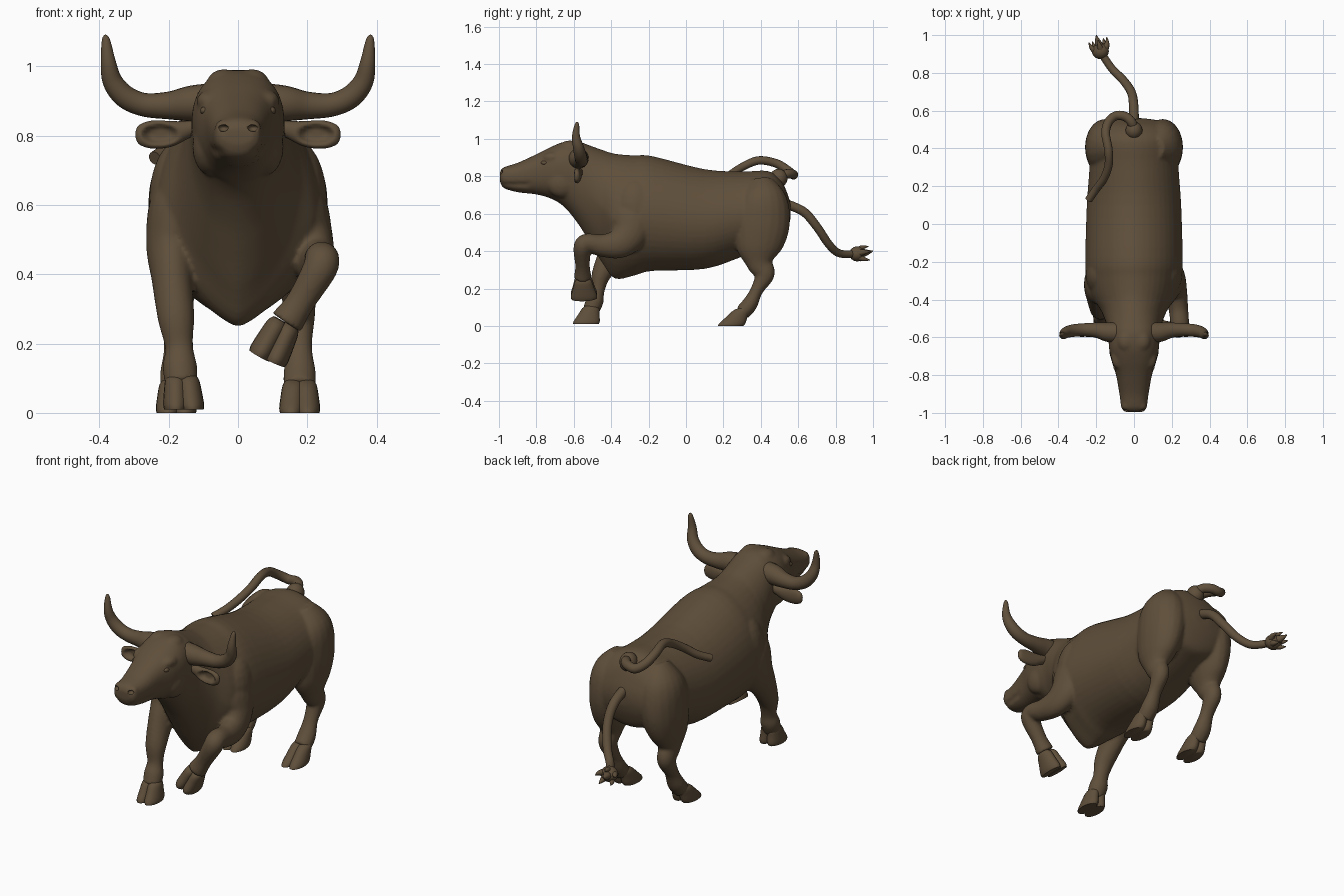
import bpy, bmesh, math
from mathutils import Vector, Matrix

if "Cube" in bpy.data.objects:
    bpy.data.objects.remove(bpy.data.objects["Cube"])

hide = bpy.data.materials.new("dark brown hide")
hide.diffuse_color = (0.115, 0.078, 0.043, 1)
hide.use_nodes = True
hide.node_tree.nodes["Principled BSDF"].inputs["Base Color"].default_value = hide.diffuse_color
X, Y, Z = Vector((1, 0, 0)), Vector((0, 1, 0)), Vector((0, 0, 1))


def smooth_path(pts, k=5):
    """Catmull-Rom through tuples of any length."""
    p = [pts[0]] + list(pts) + [pts[-1]]
    out = []
    for i in range(1, len(p) - 2):
        for j in range(k):
            t = j / k
            out.append([0.5 * (2 * b + (c - a) * t + (2 * a - 5 * b + 4 * c - d) * t * t
                               + (3 * b - a - 3 * c + d) * t ** 3)
                        for a, b, c, d in zip(*p[i - 1:i + 3])])
    return out + [list(pts[-1])]


def skin(bm, rings):
    """Bridge rings of points into a closed skin."""
    vr = [[bm.verts.new(c) for c in r] for r in rings]
    n = len(vr[0])
    for a, b in zip(vr, vr[1:]):
        for i in range(n):
            bm.faces.new((a[i], a[(i + 1) % n], b[(i + 1) % n], b[i]))
    bm.faces.new(vr[0])
    bm.faces.new(vr[-1])


def tube(bm, pts, ref=X, n=20, level=False, k=6):
    """Tube through (x, y, z, radius along ref, other radius)."""
    path = smooth_path([p if len(p) == 5 else (*p, p[3]) for p in pts], k)
    cs = [Vector(p[:3]) for p in path]
    rings = []
    for i, p in enumerate(path):
        t = Z if level else (cs[min(i + 1, len(cs) - 1)] - cs[max(i - 1, 0)]).normalized()
        u = (ref - t * ref.dot(t)).normalized()
        v = t.cross(u)
        rings.append([cs[i] + u * max(p[3], .001) * math.cos(a) + v * max(p[4], .001) * math.sin(a)
                      for a in (2 * math.pi * j / n for j in range(n))])
    skin(bm, rings)


def taper(pts, r0, r1):
    """Add an evenly shrinking radius to path points."""
    return [(*p, r0 + (r1 - r0) * i / (len(pts) - 1)) for i, p in enumerate(pts)]


def ball(bm, c, r):
    m = Matrix.Translation(c) @ Matrix.Diagonal((*r, 1))
    bmesh.ops.create_uvsphere(bm, u_segments=20, v_segments=12, radius=1, matrix=m)


def finish(bm, name, angle=50):
    bmesh.ops.recalc_face_normals(bm, faces=bm.faces)
    me = bpy.data.meshes.new(name)
    bm.to_mesh(me)
    bm.free()
    me.materials.append(hide)
    me.shade_smooth()
    me.set_sharp_from_angle(angle=math.radians(angle))
    ob = bpy.data.objects.new(name, me)
    bpy.context.scene.collection.objects.link(ob)
    return ob


# Head, neck and trunk: y, top, bottom, half width
trunk = [(-.995, .822, .775, .045), (-.975, .848, .738, .066), (-.90, .872, .715, .077),
         (-.80, .918, .703, .095), (-.72, .958, .68, .12), (-.65, .985, .635, .133),
         (-.58, .988, .55, .136), (-.52, .967, .455, .15), (-.45, .942, .34, .18),
         (-.38, .921, .252, .23), (-.28, .912, .268, .253), (-.18, .908, .294, .258),
         (.10, .838, .305, .25), (.30, .826, .37, .236), (.44, .828, .42, .235),
         (.51, .775, .45, .20), (.545, .70, .52, .14), (.56, .65, .58, .05)]
body = bmesh.new()
rings = []
for y, top, bot, w in smooth_path(trunk, 4):
    # Widest point sits higher on the neck; the brisket narrows to a keel
    neck = max(0, min(1, (-.4 - y) / .15))
    zm = bot + (top - bot) * (.47 + .1 * neck)
    keel = 1 + .45 * math.exp(-((y + .38) / .12) ** 2) - (.15 if y < -.7 else 0)
    ring = []
    for j in range(48):
        a = 2 * math.pi * (j + .5) / 48
        c, s = math.cos(a), math.sin(a)
        p, h = (1.05 - .2 * neck, top - zm) if s > 0 else (keel, zm - bot)
        x, z = math.copysign(w * abs(c) ** p, c), zm + math.copysign(h * abs(s) ** p, s)
        # Groove of the closed mouth
        if y < -.83:
            x *= 1 - .16 * math.exp(-((z - .757) / .008) ** 2)
        ring.append((x, y, z))
    rings.append(ring)
skin(body, rings)

for s in (-1, 1):
    # Nostrils, brows, poll bumps, cheeks and shoulder blades
    ball(body, (s * .04, -.962, .822), (.028, .026, .026))
    ball(body, (s * .086, -.71, .90), (.034, .055, .03))
    ball(body, (s * .04, -.62, .952), (.05, .06, .04))
    ball(body, (s * .08, -.66, .77), (.052, .09, .085))
    ball(body, (s * .165, -.27, .61), (.092, .12, .18))
    # Hind legs
    tube(body, [(s * .11, .40, .78, .05, .06), (s * .14, .41, .68, .105, .13),
                (s * .155, .405, .55, .105, .15), (s * .168, .39, .42, .08, .125),
                (s * .176, .395, .335, .051, .072), (s * .177, .42, .275, .045, .054),
                (s * .177, .378, .19, .037, .034), (s * .178, .34, .115, .047, .042),
                (s * .178, .30, .07, .046, .042)])

# Standing front leg
tube(body, [(-.16, -.28, .68, .04, .05), (-.175, -.30, .60, .08, .12), (-.19, -.33, .48, .075, .105),
            (-.19, -.39, .39, .06, .078), (-.179, -.453, .275, .053, .052),
            (-.17, -.472, .19, .041, .037), (-.168, -.487, .135, .05, .047),
            (-.163, -.51, .08, .046, .044)])
# Raised front leg
tube(body, [(.16, -.26, .68, .04, .05), (.175, -.28, .60, .08, .12), (.20, -.30, .50, .075, .10),
            (.222, -.36, .44, .06, .08), (.235, -.45, .43, .052, .06),
            (.242, -.53, .445, .05, .049), (.236, -.554, .415, .05, .048),
            (.18, -.553, .32, .042, .039), (.14, -.552, .26, .05, .048)])

# Fuse all flesh into one smooth skin
ob = finish(body, "body_with_head_and_legs", 180)
rm = ob.modifiers.new("fuse", 'REMESH')
rm.mode = 'VOXEL'
rm.voxel_size = .0085
rm.use_smooth_shade = True
sm = ob.modifiers.new("soften", 'SMOOTH')
sm.factor, sm.iterations = .5, 5

# Nostril openings
bm = bmesh.new()
for s in (-1, 1):
    ball(bm, (s * .043, -.99, .822), (.015, .02, .01))
cutter = finish(bm, "nostril_cutter", 180)
cutter.hide_render = True
cutter.hide_viewport = True
cut = ob.modifiers.new("nostrils", 'BOOLEAN')
cut.operation = 'DIFFERENCE'
cut.object = cutter


# Cloven hooves: two claws each
def hoof(name, top, sole, level, side=X):
    bm = bmesh.new()
    top, sole = Vector(top), Vector(sole)
    for s in (-1, 1):
        a, b = top + side * s * .018, sole + side * s * .024
        rows = [(0, .02, .025), (.15, .03, .045), (.5, .034, .057), (.85, .036, .07), (1, .033, .068)]
        tube(bm, [(*a.lerp(b, f), w, d) for f, w, d in rows], ref=side, level=level, k=3)
    finish(bm, name)


hoof("hind_hoof_left", (-.178, .305, .095), (-.178, .238, 0), True)
hoof("hind_hoof_right", (.178, .305, .095), (.178, .238, 0), True)
hoof("front_hoof_standing", (-.162, -.505, .11), (-.156, -.535, .01), True)
hoof("front_hoof_raised", (.137, -.55, .262), (.083, -.545, .155), False, Vector((.9, 0, -.4)).normalized())

for s, side in ((-1, "left"), (1, "right")):
    # Horn
    bm = bmesh.new()
    tube(bm, [(s * .09, -.575, .895, .055), (s * .14, -.572, .892, .051), (s * .20, -.562, .887, .04),
              (s * .27, -.56, .889, .034), (s * .325, -.565, .912, .033), (s * .361, -.575, .955, .029),
              (s * .374, -.588, 1.01, .022), (s * .381, -.583, 1.075, .012),
              (s * .384, -.579, 1.09, .003)], ref=Y)
    finish(bm, "horn_" + side)
    # Ear, with its front pressed into a cup
    bm = bmesh.new()
    tube(bm, [(s * .11, -.57, .83, .02, .02), (s * .15, -.575, .817, .022, .026),
              (s * .20, -.58, .805, .022, .038), (s * .25, -.583, .803, .02, .04),
              (s * .285, -.583, .803, .014, .028), (s * .296, -.583, .803, .003, .008)], ref=Y, n=24)
    for v in bm.verts:
        f = 1 - ((abs(v.co.x) - .225) / .055) ** 2 - ((v.co.z - .804) / .03) ** 2
        if f > 0 and v.co.y < -.585:
            v.co.y += .03 * min(1, 1.5 * f)
    finish(bm, "ear_" + side, 180)
    # Eye
    bm = bmesh.new()
    ball(bm, (s * .096, -.755, .872), (.013, .02, .012))
    finish(bm, "eye_" + side)

# Raised tail curling over the back
bm = bmesh.new()
ball(bm, (0, .495, .79), (.045, .048, .05))
tube(bm, taper([(0, .47, .77), (-.008, .53, .81), (-.045, .568, .812), (-.095, .573, .808),
                (-.135, .54, .835), (-.15, .48, .87), (-.135, .39, .885), (-.135, .31, .855),
                (-.16, .24, .81), (-.20, .185, .765), (-.24, .128, .735)], .026, .02),
     ref=Vector((.3, .1, .9)), n=14)
finish(bm, "curled_tail")

# Trailing tail with a tuft of pointed locks
bm = bmesh.new()
tube(bm, taper([(0, .53, .655), (-.002, .63, .61), (-.015, .70, .53), (-.06, .765, .435),
                (-.115, .82, .388), (-.17, .90, .385)], .026, .02), n=14)
root = Vector((-.17, .90, .385))
ball(bm, root + Vector((-.008, .015, 0)), (.045, .042, .04))
tube(bm, taper([root, (-.19, .96, .392), (-.2, 1, .40)], .035, .002), n=10)
for i in range(5):
    a = 2 * math.pi * (i + .25) / 5
    out = Vector((math.cos(a), .3 * math.cos(a), .8 * math.sin(a)))
    tip = root + Vector((-.022, .075, 0)) + out * .05
    tube(bm, taper([root, root.lerp(tip, .5) + out * .014, tip], .027, .002), n=10)
finish(bm, "trailing_tail")
